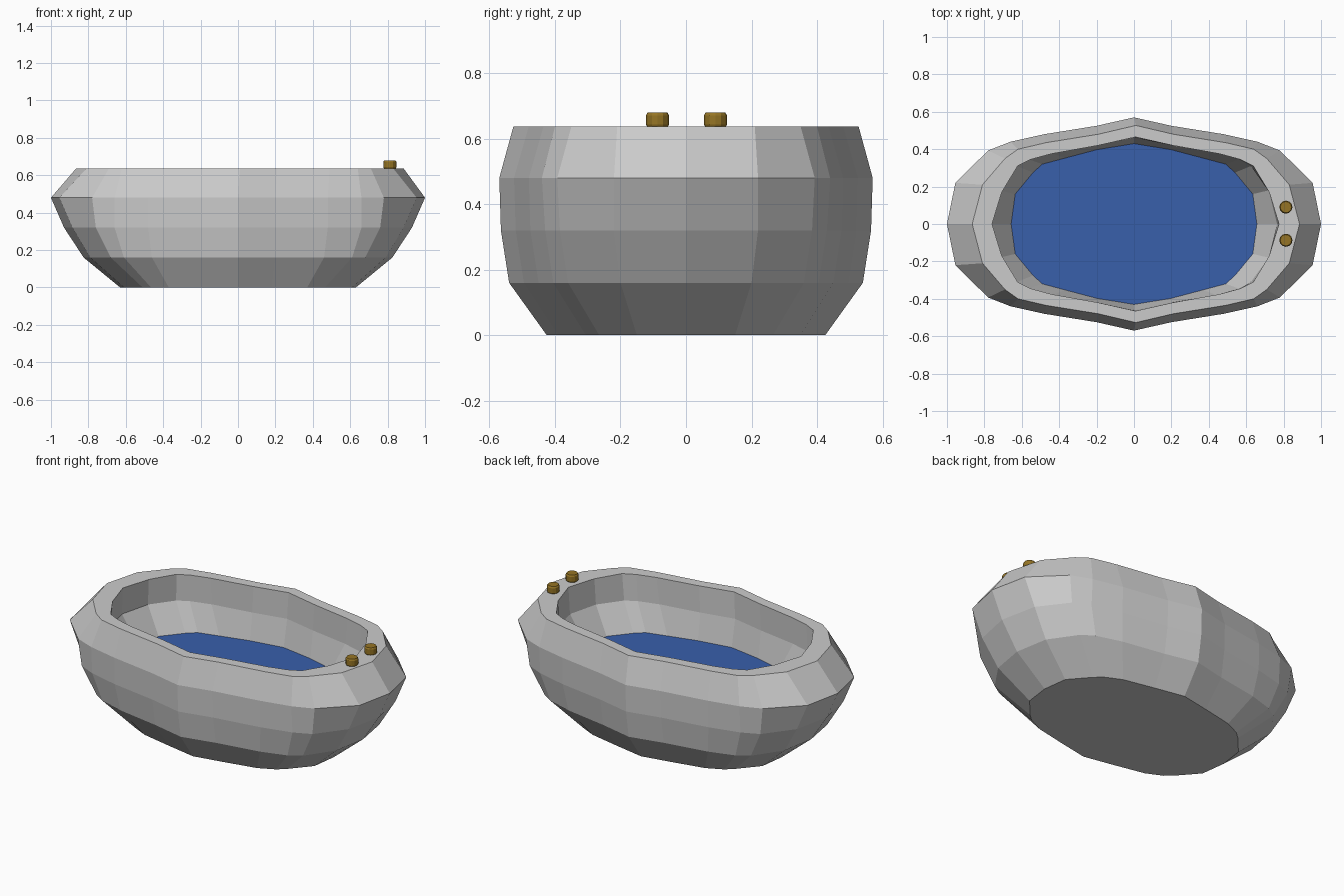
import bpy, bmesh, math

if "Cube" in bpy.data.objects:
    bpy.data.objects.remove(bpy.data.objects["Cube"])


def material(name, rgb):
    m = bpy.data.materials.new(name)
    m.diffuse_color = (*rgb, 1)
    m.use_nodes = True
    m.node_tree.nodes["Principled BSDF"].inputs["Base Color"].default_value = m.diffuse_color
    return m


STONE = material("grey_stone", (0.60, 0.60, 0.60))
WATER = material("blue_water", (0.040, 0.115, 0.41))
BRASS = material("brass", (0.30, 0.175, 0.018))


def add_object(name, bm, mat):
    bmesh.ops.recalc_face_normals(bm, faces=bm.faces)
    me = bpy.data.meshes.new(name)
    bm.to_mesh(me)
    bm.free()
    me.materials.append(mat)
    ob = bpy.data.objects.new(name, me)
    bpy.context.collection.objects.link(ob)
    return ob


def full_ring(quarter, shift=0):
    """Mirror a quarter outline (from the x end to the y end) into a closed ring."""
    half = quarter + [(-x, y) for x, y in quarter[-2::-1]]
    ring = half + [(x, -y) for x, y in half[-2:0:-1]]
    return [(x + shift, y) for x, y in ring]


def loft(bm, rings):
    """Bridge successive rings of points with quads, return the vertex rings."""
    vs = [[bm.verts.new(p) for p in r] for r in rings]
    for a, b in zip(vs, vs[1:]):
        n = len(a)
        for i in range(n):
            j = (i + 1) % n
            bm.faces.new((a[i], a[j], b[j], b[i]))
    return vs


# Quarter outlines of the tub, from the underside, up over the rim, and down inside
foot = [(.63, 0), (.61, .15), (.51, .265), (.465, .305), (.37, .35), (.18, .39), (0, .425)]
lower = [(.825, 0), (.79, .20), (.68, .36), (.61, .405), (.46, .45), (.20, .495), (0, .54)]
middle = [(.93, 0), (.885, .22), (.76, .385), (.66, .43), (.48, .475), (.20, .52), (0, .565)]
widest = [(1.0, 0), (.955, .22), (.78, .393), (.66, .44), (.48, .48), (.20, .525), (0, .57)]
rim_out = [(.875, 0), (.82, .21), (.70, .35), (.63, .40), (.48, .435), (.20, .48), (0, .527)]
rim_in = [(.767, 0), (.715, .17), (.63, .31), (.56, .345), (.45, .375), (.20, .42), (0, .465)]
inner = [(.765, 0), (.72, .18), (.625, .31), (.56, .345), (.44, .38), (.20, .42), (0, .462)]
pool = [(.657, 0), (.635, .16), (.54, .275), (.49, .32), (.37, .352), (.20, .397), (0, .43)]

levels = [(foot, 0, 0), (lower, .16, 0), (middle, .32, 0), (widest, .48, 0),
          (rim_out, .637, .01), (rim_in, .637, .008), (inner, .48, 0), (pool, .32, 0)]

# Tub shell
bm = bmesh.new()
rings = loft(bm, [[(x, y, z) for x, y in full_ring(q, s)] for q, z, s in levels])
bm.faces.new(rings[0])
add_object("tub", bm, STONE)

# Water surface
bm = bmesh.new()
bm.faces.new([bm.verts.new((x, y, .321)) for x, y in full_ring(pool)])
bmesh.ops.recalc_face_normals(bm, faces=bm.faces)
bm.normal_update()
if bm.faces[:][0].normal.z < 0:
    bmesh.ops.reverse_faces(bm, faces=bm.faces)
me = bpy.data.meshes.new("water")
bm.to_mesh(me)
bm.free()
me.materials.append(WATER)
bpy.context.collection.objects.link(bpy.data.objects.new("water", me))

# Two tap knobs on the rim
profile = [(.031, .634), (.035, .643), (.035, .671), (.030, .68)]
for side, y in (("left", .09), ("right", -.087)):
    bm = bmesh.new()
    n = 12
    rings = loft(bm, [[(.812 + r * math.cos(2 * math.pi * i / n),
                        y + r * math.sin(2 * math.pi * i / n), z) for i in range(n)]
                      for r, z in profile])
    bm.faces.new(rings[0])
    bm.faces.new(rings[-1])
    add_object(side + "_tap_knob", bm, BRASS)
